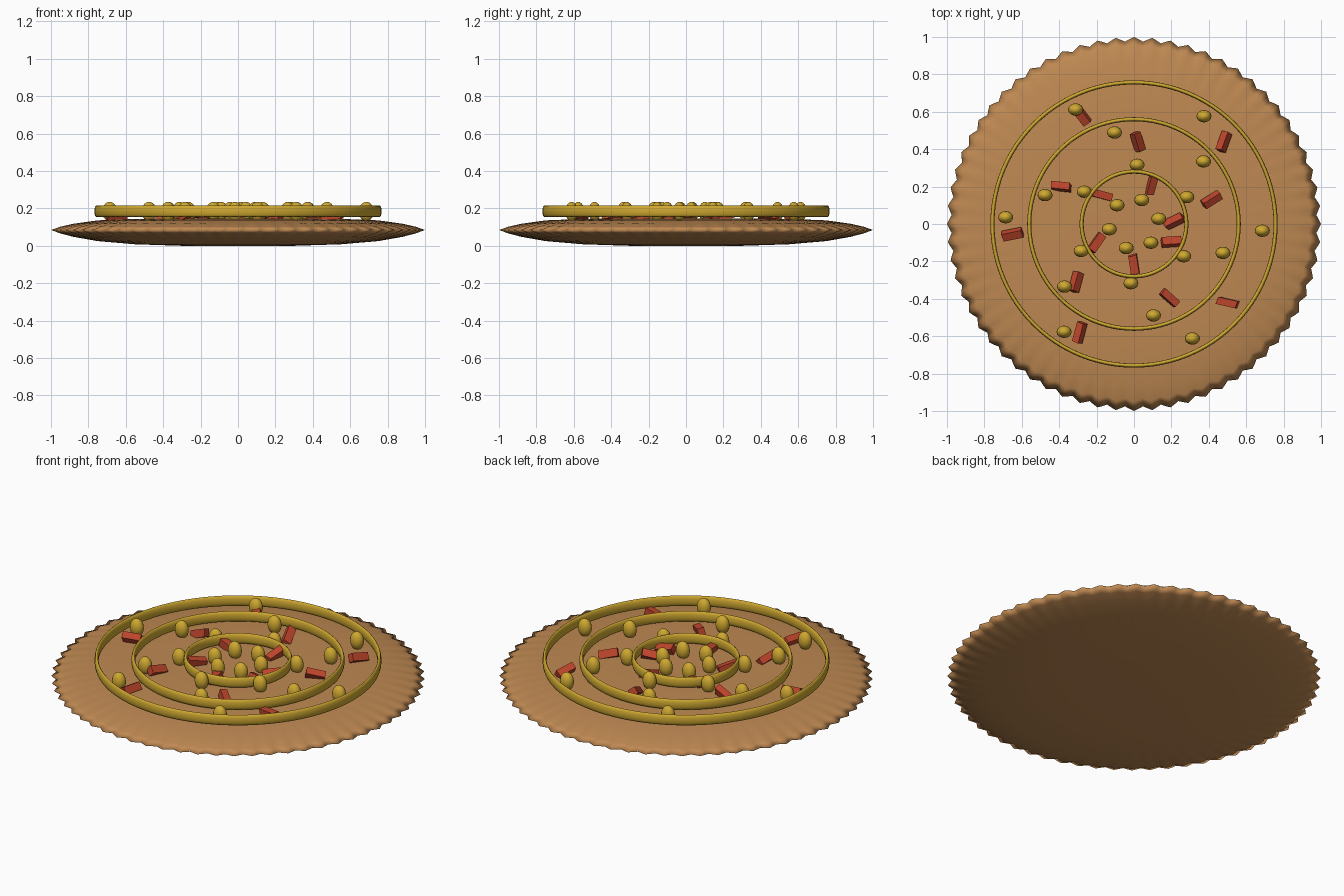
import bpy, bmesh
from math import sin, cos, pi, radians
from mathutils import Matrix, Vector

if "Cube" in bpy.data.objects:
    bpy.data.objects.remove(bpy.data.objects["Cube"], do_unlink=True)


def material(name, colour):
    m = bpy.data.materials.new(name)
    m.use_nodes = True
    m.diffuse_color = (*colour, 1)
    m.node_tree.nodes["Principled BSDF"].inputs["Base Color"].default_value = (*colour, 1)
    return m


crust = material("baked_brown", (0.52, 0.25, 0.085))
yellow = material("golden_yellow", (0.62, 0.39, 0.03))
red = material("brick_red", (0.52, 0.06, 0.025))


def finish(bm, name, mat, smooth=True):
    bmesh.ops.recalc_face_normals(bm, faces=bm.faces)
    for f in bm.faces:
        f.smooth = smooth
    mesh = bpy.data.meshes.new(name)
    bm.to_mesh(mesh)
    bm.free()
    mesh.materials.append(mat)
    ob = bpy.data.objects.new(name, mesh)
    bpy.context.collection.objects.link(ob)
    return ob


def lathe(profile, steps, closed=False, teeth=0, depth=0):
    """Spin (radius, z) points; the outer part can be rippled into teeth."""
    bm = bmesh.new()
    rows = []
    for r, z in profile:
        row = []
        for i in range(steps):
            a = 2 * pi * i / steps
            rr = r - depth * r ** 6 * (0.5 - 0.5 * cos(teeth * a))
            row.append(bm.verts.new((rr * cos(a), rr * sin(a), z)))
        rows.append(row)
    pairs = list(zip(rows, rows[1:]))
    if closed:
        pairs.append((rows[-1], rows[0]))
    else:
        bm.faces.new(rows[0])
        bm.faces.new(rows[-1])
    for p, q in pairs:
        for i in range(steps):
            j = (i + 1) % steps
            bm.faces.new((p[i], p[j], q[j], q[i]))
    return bm


# Flatbread base: a thin lens with a toothed rim
base = [(0.3, 0), (0.55, 0.008), (0.75, 0.025), (0.88, 0.048), (0.95, 0.066), (1, 0.085),
        (0.95, 0.102), (0.88, 0.118), (0.75, 0.136), (0.55, 0.144), (0.3, 0.146)]
finish(lathe(base, 256, teeth=64, depth=0.024), "flatbread_base", crust)

# Piped rings: tall oval cross-section
for name, radius in (("inner", 0.28), ("middle", 0.56), ("outer", 0.757)):
    oval = [(radius + 0.011 * cos(a), 0.185 + 0.031 * sin(a))
            for a in (2 * pi * k / 12 for k in range(12))]
    finish(lathe(oval, 96, closed=True), name + "_piped_ring", yellow)

# Egg-shaped drops: four circles of six, each turned a little further
for k, radius in enumerate((0.135, 0.317, 0.5, 0.687)):
    bm = bmesh.new()
    for i in range(6):
        a = radians(12 + 15 * k + 60 * i)
        place = Matrix.Translation((radius * cos(a), radius * sin(a), 0.183))
        bmesh.ops.create_uvsphere(bm, u_segments=16, v_segments=10, radius=1,
                                  matrix=place @ Matrix.Diagonal((0.04, 0.033, 0.052, 1)))
    finish(bm, f"drops_circle_{k + 1}", yellow)

# Chopped red pieces: x, y and heading in degrees
pieces = [(-.28, .58, -52), (.02, .44, 105), (.48, .44, 70), (-.39, .2, 0),
          (-.17, .155, -15), (.095, .21, 85), (.415, .13, 32), (.215, .015, 38),
          (.2, -.095, 4), (0, -.22, 108), (-.2, -.1, 55), (-.65, -.055, 15),
          (-.31, -.31, 75), (-.29, -.58, 72), (.19, -.395, -42), (.5, -.42, -22)]
bm = bmesh.new()
for i, (x, y, heading) in enumerate(pieces):
    place = (Matrix.Translation((x, y, 0.163)) @ Matrix.Rotation(radians(heading), 4, "Z")
             @ Matrix.Rotation(radians(12 * (-1) ** i), 4, "Y")
             @ Matrix.Rotation(radians(20 + 17 * i), 4, "X"))
    slant = Matrix.Shear("YZ", 4, (0.15, 0.15)) if i % 2 else Matrix.Identity(4)
    bmesh.ops.create_cube(bm, size=1, matrix=place @ slant @ Matrix.Diagonal((0.105, 0.045, 0.04, 1)))
finish(bm, "chopped_pieces", red, smooth=False)
